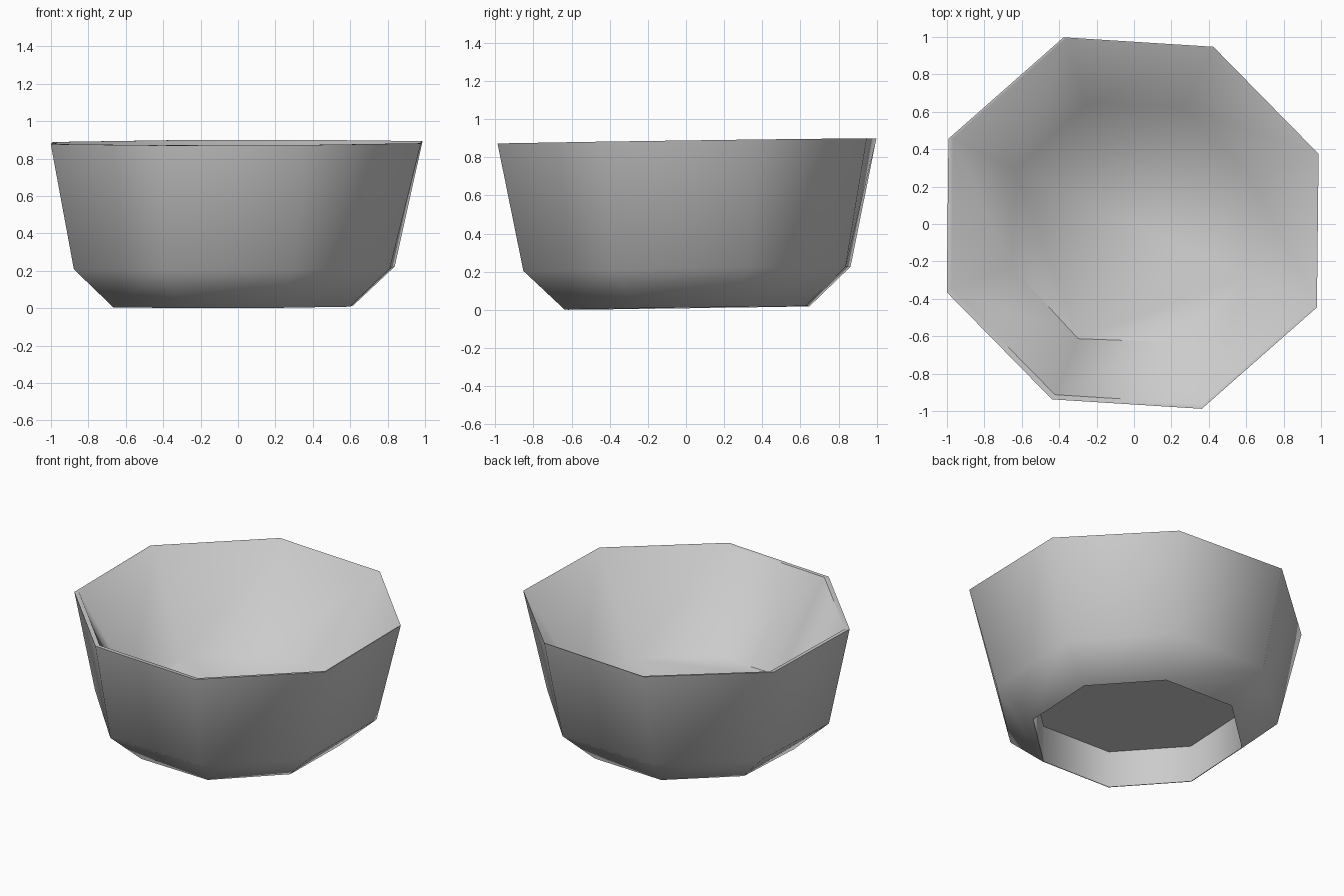
import bpy, bmesh, math

old = bpy.data.objects.get("Cube")
if old:
    bpy.data.objects.remove(old, do_unlink=True)

SIDES = 8
PHASE = math.radians(20.4)
STRETCH_AXIS = math.radians(156)


def material(name, colour):
    mat = bpy.data.materials.new(name)
    mat.use_nodes = True
    mat.diffuse_color = colour
    mat.node_tree.nodes["Principled BSDF"].inputs["Base Color"].default_value = colour
    return mat


def lathe(name, profile, mat):
    """Closed solid from (radius, height, x shift, y shift, stretch) rings."""
    bm = bmesh.new()
    rings = []
    for radius, height, dx, dy, stretch in profile:
        ring = []
        for i in range(SIDES):
            a = PHASE + math.tau * i / SIDES
            r = radius * (1 + stretch * math.cos(2 * (a - STRETCH_AXIS)))
            x, y = r * math.cos(a) + dx, r * math.sin(a) + dy
            # the whole bowl leans very slightly
            ring.append(bm.verts.new((x, y, height + 0.014 * y + 0.003 * x)))
        rings.append(ring)
    for low, high in zip(rings, rings[1:]):
        for i in range(SIDES):
            j = (i + 1) % SIDES
            bm.faces.new((low[i], low[j], high[j], high[i]))
    bm.faces.new(rings[0][::-1])
    bm.faces.new(rings[-1])
    bmesh.ops.recalc_face_normals(bm, faces=bm.faces)
    mesh = bpy.data.meshes.new(name)
    bm.to_mesh(mesh)
    bm.free()
    obj = bpy.data.objects.new(name, mesh)
    bpy.context.collection.objects.link(obj)
    mesh.materials.append(mat)
    bpy.ops.object.select_all(action="DESELECT")
    obj.select_set(True)
    bpy.context.view_layer.objects.active = obj
    bpy.ops.object.shade_smooth_by_angle(angle=math.radians(62))
    return obj


grey = material("light grey", (0.6, 0.6, 0.6, 1.0))

# Bowl: hollow foot, flared base, steep outer wall, thin rim, sloping inside
lathe("bowl", [
    (0.68, 0.265, -0.025, 0.005, 0),        # underside inside the foot
    (0.68, 0.01, -0.025, 0.005, 0),         # foot inner edge
    (0.685, 0.01, -0.025, 0.005, 0),        # foot outer edge
    (0.915, 0.215, -0.02, 0.005, 0),        # shoulder
    (1.06, 0.885, -0.007, 0.005, 0.022),    # outer rim
    (1.043, 0.885, 0.002, 0.015, 0.022),    # inner rim
    (0.68, 0.275, -0.015, 0.005, 0),        # inside floor
], grey)
